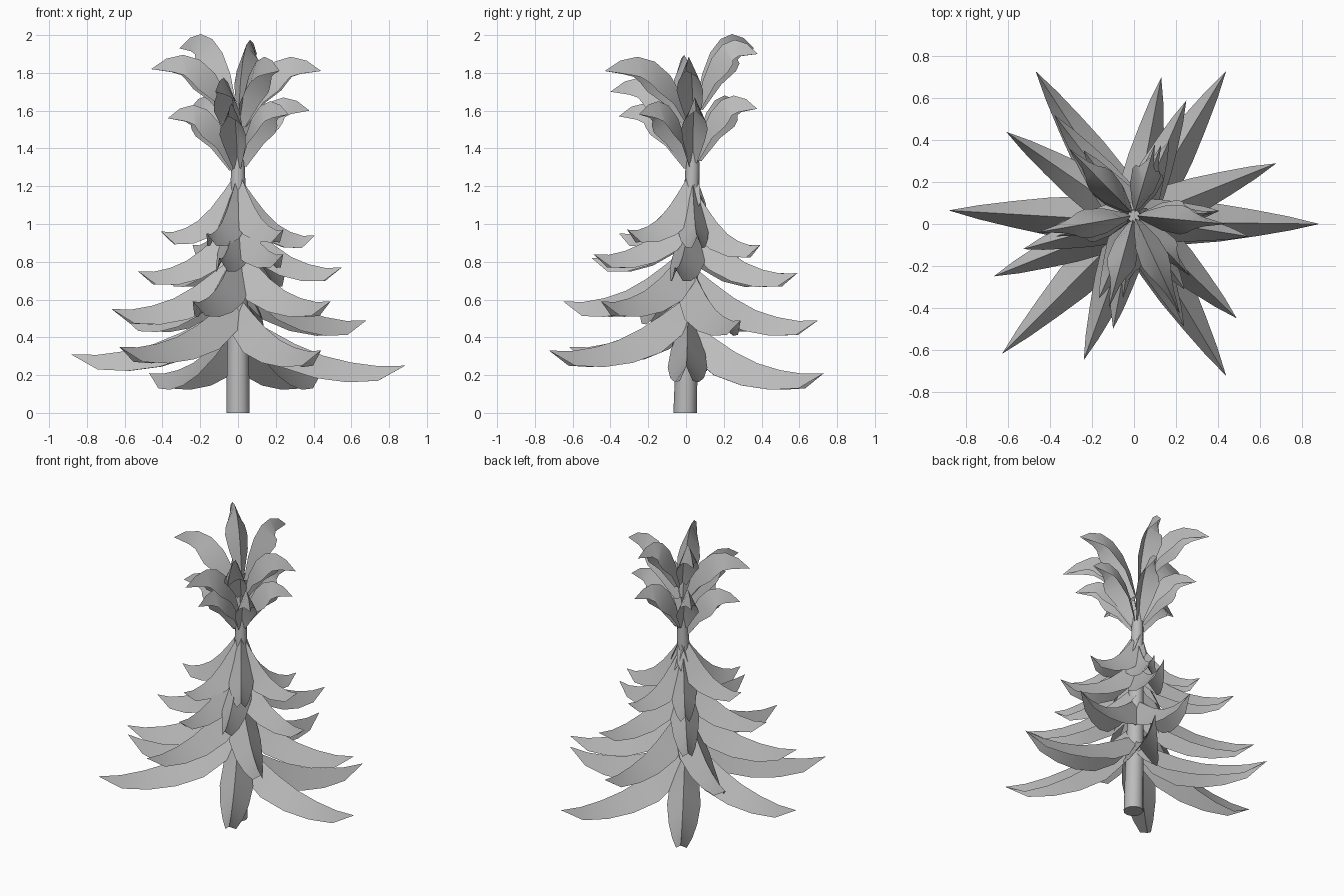
import bpy, bmesh, math
from mathutils import Vector

if "Cube" in bpy.data.objects:
    bpy.data.objects.remove(bpy.data.objects["Cube"])

grey = bpy.data.materials.new("plain grey")
grey.diffuse_color = (0.5, 0.5, 0.5, 1)
grey.use_nodes = True
grey.node_tree.nodes["Principled BSDF"].inputs["Base Color"].default_value = grey.diffuse_color


def finish(bm, name):
    me = bpy.data.meshes.new(name)
    bm.to_mesh(me)
    bm.free()
    ob = bpy.data.objects.new(name, me)
    bpy.context.collection.objects.link(ob)
    me.materials.append(grey)
    bpy.context.view_layer.objects.active = ob
    ob.select_set(True)
    bpy.ops.object.shade_smooth_by_angle(angle=math.radians(35))
    ob.select_set(False)


def trunk_centre(z):
    # the trunk leans slightly backwards
    return Vector((0, 0.03 * z - 0.005, z))


# Profiles of the leaf ridge: (share of reach, height above tip as share of rise)
DROOP = [(0, 1), (.16, .70), (.33, .41), (.5, .19), (.67, .06), (.84, -.01), (1, 0)]
ARCH = [(0, -1), (.1, -.47), (.24, -.08), (.42, .17), (.62, .26), (.82, .19), (1, 0)]
WIDTH = [.3, .85, 1, .85, .6, .32, 0]      # half width along the leaf
DEPTH = [.5, 1.0, 1.12, 1.0, .85, .62, 0]  # how far the edges fold down


def leaf(bm, tip, rise, profile, half, drop):
    """Folded leaf with a raised ridge, running from the trunk to its tip."""
    tip = Vector(tip)
    base_z = tip.z + rise * profile[0][1]
    start = trunk_centre(base_z)
    out = Vector((tip.x - start.x, tip.y - start.y, 0))
    reach = out.length
    out.normalize()
    side = Vector((-out.y, out.x, 0))
    up = Vector((0, 0, 1))
    start += out * 0.015
    reach -= 0.015
    pts = [Vector((start.x, start.y, tip.z)) + out * (reach * t) + up * (rise * h)
           for t, h in profile]
    rows = []
    for i, p in enumerate(pts):
        tangent = (pts[min(i + 1, len(pts) - 1)] - pts[max(i - 1, 0)]).normalized()
        normal = tangent.cross(side)
        w = half * WIDTH[i]
        if w == 0:
            v = bm.verts.new(p)
            rows.append((v, v, v))
        else:
            # crown leaves meet the trunk in a point
            d = DEPTH[i] * (1 if profile is DROOP else min(1, .45 + .25 * i))
            low = p - normal * drop * d
            rows.append((bm.verts.new(low - side * w), bm.verts.new(p),
                         bm.verts.new(low + side * w)))
    for a, b in zip(rows, rows[1:]):
        for j in (0, 1):
            corners = [a[j], b[j], b[j + 1], a[j + 1]]
            if profile is ARCH:
                corners.reverse()   # crown leaves face downwards
            bm.faces.new(list(dict.fromkeys(corners)))


def polar(radius, items):
    return [(radius * math.cos(math.radians(a)), radius * math.sin(math.radians(a)) + .02, z)
            for a, z in items]


# Trunk: tapered, leaning tube
bm = bmesh.new()
rings = []
N = 12
for z, r in [(0, .062), (.4, .057), (.9, .047), (1.3, .037), (1.42, .03)]:
    c = trunk_centre(z)
    rings.append([bm.verts.new((c.x + r * math.cos(2 * math.pi * k / N),
                                c.y + r * math.sin(2 * math.pi * k / N), z)) for k in range(N)])
for a, b in zip(rings, rings[1:]):
    for k in range(N):
        bm.faces.new((a[k], a[(k + 1) % N], b[(k + 1) % N], b[k]))
bm.faces.new(rings[0][::-1])
bm.faces.new(rings[-1])
finish(bm, "trunk")

# Drooping tiers and the two arching crowns
tiers = {
    "bottom_leaves": ([(.885, 0, .25), (.44, .73, .21), (-.47, .73, .21), (-.885, .065, .31),
                       (-.63, -.62, .35), (.44, -.725, .33)], .28, DROOP, .105, .125),
    "lower_leaves": ([(.68, .29, .49), (.13, .70, .49), (-.61, .44, .51), (-.67, -.25, .55),
                      (-.24, -.65, .59), (.49, -.45, .59)], .29, DROOP, .1, .12),
    "middle_leaves": ([(.55, -.06, .77), (.25, .59, .74), (-.38, .52, .74), (-.53, -.12, .75),
                       (-.10, -.5, .82), (.24, -.49, .84)], .29, DROOP, .09, .11),
    "upper_leaves": (polar(.41, [(246, .95), (306, .97), (6, .94), (66, .89), (126, .89),
                                 (186, .96)]), .3, DROOP, .085, .105),
    "crown_lower_leaves": (polar(.38, [(262, 1.57), (315, 1.58), (5, 1.6), (70, 1.61),
                                       (132, 1.61), (192, 1.56)]), .27, ARCH, .07, .125),
    "crown_top_leaves": ([(.44, 0, 1.81), (.1, .38, 1.9), (-.31, .36, 1.93), (-.46, -.04, 1.82),
                          (-.12, -.4, 1.7), (.22, -.43, 1.81)], .29, ARCH, .07, .125),
}
for name, (tips, rise, profile, half, drop) in tiers.items():
    bm = bmesh.new()
    for t in tips:
        leaf(bm, t, rise, profile, half, drop)
    finish(bm, name)
